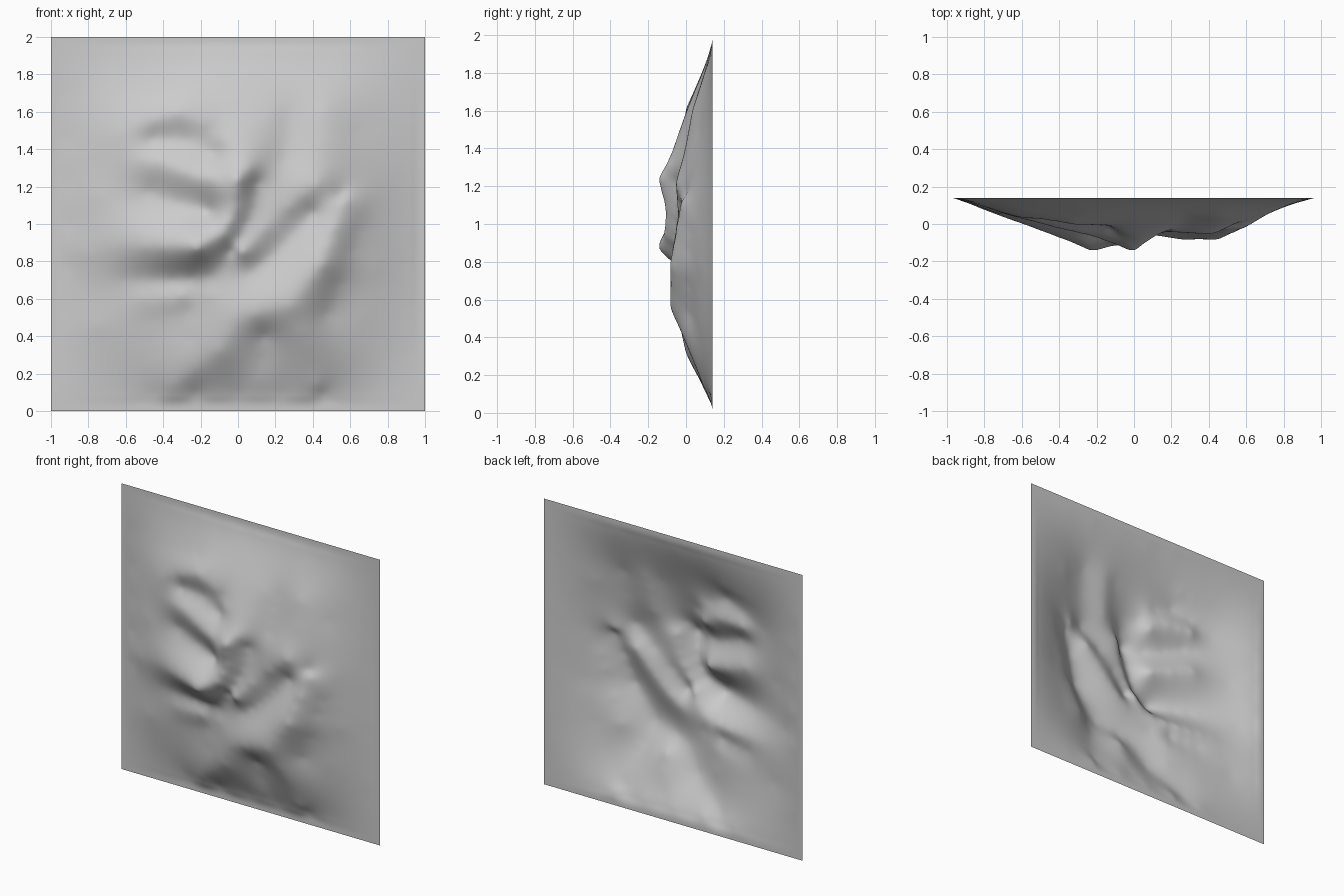
import bpy, bmesh, math

# Crest lines of the relief: (x, z, y), front faces -y
CRESTS = [
    [(-0.32, 1.60, 0.0), (-0.12, 1.51, -0.01), (-0.02, 1.38, -0.07), (0.0, 1.24, -0.14),
     (-0.01, 1.08, -0.105), (-0.08, 0.94, -0.11), (-0.22, 0.87, -0.14)],        # arc round the hollows
    [(-0.22, 0.87, -0.14), (-0.40, 0.875, -0.07), (-0.60, 0.88, 0.005), (-0.82, 0.85, 0.085)],
    [(-0.58, 1.34, 0.025), (-0.42, 1.34, -0.015), (-0.22, 1.25, -0.065), (0.0, 1.24, -0.14)],
    [(0.0, 1.24, -0.14), (0.13, 1.36, -0.05), (0.18, 1.6, 0.02)],               # upper fan edge
    [(0.55, 1.16, 0.0), (0.42, 1.21, -0.05), (0.20, 1.03, -0.04), (0.02, 0.85, -0.07)],
    [(0.57, 1.12, -0.02), (0.51, 0.98, -0.05), (0.45, 0.78, -0.08), (0.28, 0.56, -0.08),
     (0.0, 0.49, -0.04)],                                                         # lower block edge
    [(0.0, 0.49, -0.04), (-0.1, 0.32, 0.0), (-0.34, 0.14, 0.09)],
    [(0.28, 0.56, -0.08), (0.38, 0.35, 0.01), (0.42, 0.14, 0.095)],
    [(-0.62, 1.48, 0.04), (-0.45, 1.55, 0.02), (-0.32, 1.60, 0.0)],
]
# Valley lines and hollow floors
HOLLOWS = [
    [(-0.46, 1.45, 0.04), (-0.28, 1.45, 0.02), (-0.14, 1.38, -0.01)],
    [(-0.48, 1.17, 0.035), (-0.32, 1.11, 0.005), (-0.16, 1.07, -0.03)],
    [(0.10, 1.22, -0.05), (0.08, 1.08, -0.05), (0.01, 0.93, -0.06), (-0.08, 0.78, -0.025)],
    [(0.40, 1.06, -0.005), (0.24, 0.89, -0.01), (0.06, 0.74, -0.02)],
    [(-0.16, 0.72, -0.005), (-0.35, 0.70, 0.03), (-0.62, 0.70, 0.065)],
    [(-0.14, 0.62, -0.01), (-0.26, 0.53, 0.025), (-0.45, 0.49, 0.055), (-0.75, 0.46, 0.095)],
    [(-0.30, 0.62, 0.01), (-0.50, 0.60, 0.045)],
    [(-0.25, 0.38, 0.03), (-0.45, 0.32, 0.075)],
    [(0.14, 0.40, 0.02), (0.13, 0.28, 0.06), (0.12, 0.16, 0.095)],
    [(0.25, 1.35, -0.01), (0.28, 1.6, 0.04)],
    [(0.45, 1.36, -0.01), (0.46, 1.6, 0.035)],
    [(0.64, 0.96, 0.02), (0.58, 0.76, 0.005), (0.48, 0.52, 0.02)],
    [(0.66, 0.50, 0.07), (0.74, 0.78, 0.07), (0.72, 1.08, 0.055)],
    [(-0.55, 1.68, 0.075), (-0.35, 1.70, 0.055)],
    [(-0.75, 1.15, 0.065)], [(-0.22, 1.75, 0.065)], [(0.05, 1.75, 0.065)], [(0.65, 1.5, 0.07)],
]
EDGE = 0.14
N = 170


def base(x, z):
    # Soft dome that dies out at the square border
    return 0.22 * (max(0, 1 - x * x) * max(0, 1 - (z - 1) ** 2)) ** 1.5


def kernel(ax, az, bx, bz):
    return ((ax - bx) ** 2 + (az - bz) ** 2 + 0.0004) ** 0.65


# Densify the lines, keep each location once
samples = {}
for line in CRESTS + HOLLOWS:
    samples[line[0][:2]] = line[0][2]
    for a, b in zip(line, line[1:]):
        n = max(1, round(math.dist(a[:2], b[:2]) / 0.085))
        for i in range(1, n + 1):
            p = [a[k] + (b[k] - a[k]) * i / n for k in range(3)]
            samples[(round(p[0], 4), round(p[1], 4))] = p[2]
pts = [(x, z, EDGE - y - base(x, z)) for (x, z), y in samples.items()]
# Border rings follow the plain dome
for s, m in ((1.0, 10), (0.91, 8)):
    for i in range(m):
        t = s * (-1 + 2 * i / m)
        pts += [(t, 1 - s, 0), (s, 1 + t, 0), (-t, 1 + s, 0), (-s, 1 - t, 0)]

# Solve the smooth interpolation weights
n = len(pts)
M = [[kernel(p[0], p[1], q[0], q[1]) for q in pts] + [p[2]] for p in pts]
for c in range(n):
    r = max(range(c, n), key=lambda k: abs(M[k][c]))
    M[c], M[r] = M[r], M[c]
    top = M[c]
    for k in range(c + 1, n):
        f = M[k][c] / top[c]
        if f:
            row = M[k]
            M[k] = row[:c] + [u - f * v for u, v in zip(row[c:], top[c:])]
w = [0.0] * n
for c in reversed(range(n)):
    w[c] = (M[c][n] - sum(M[c][k] * w[k] for k in range(c + 1, n))) / M[c][c]
nodes = [(p[0], p[1], wk) for p, wk in zip(pts, w)]


def depth(x, z):
    d = base(x, z) + sum(wk * kernel(x, z, a, b) for a, b, wk in nodes)
    e = min(1, min(1 - abs(x), 1 - abs(z - 1)) / 0.08)   # flat rim
    return min(0.28, max(0, d * e * e * (3 - 2 * e)))


# Relief sheet
bm = bmesh.new()
grid = []
for j in range(N + 1):
    z = 2 * j / N
    grid.append([bm.verts.new((x, EDGE - depth(x, z), z))
                 for x in (-1 + 2 * i / N for i in range(N + 1))])
for j in range(N):
    for i in range(N):
        f = bm.faces.new((grid[j][i], grid[j][i + 1], grid[j + 1][i + 1], grid[j + 1][i]))
        f.smooth = True
mesh = bpy.data.meshes.new("relief_sheet")
bm.to_mesh(mesh)
bm.free()
sheet = bpy.data.objects.new("relief_sheet", mesh)
bpy.context.collection.objects.link(sheet)
